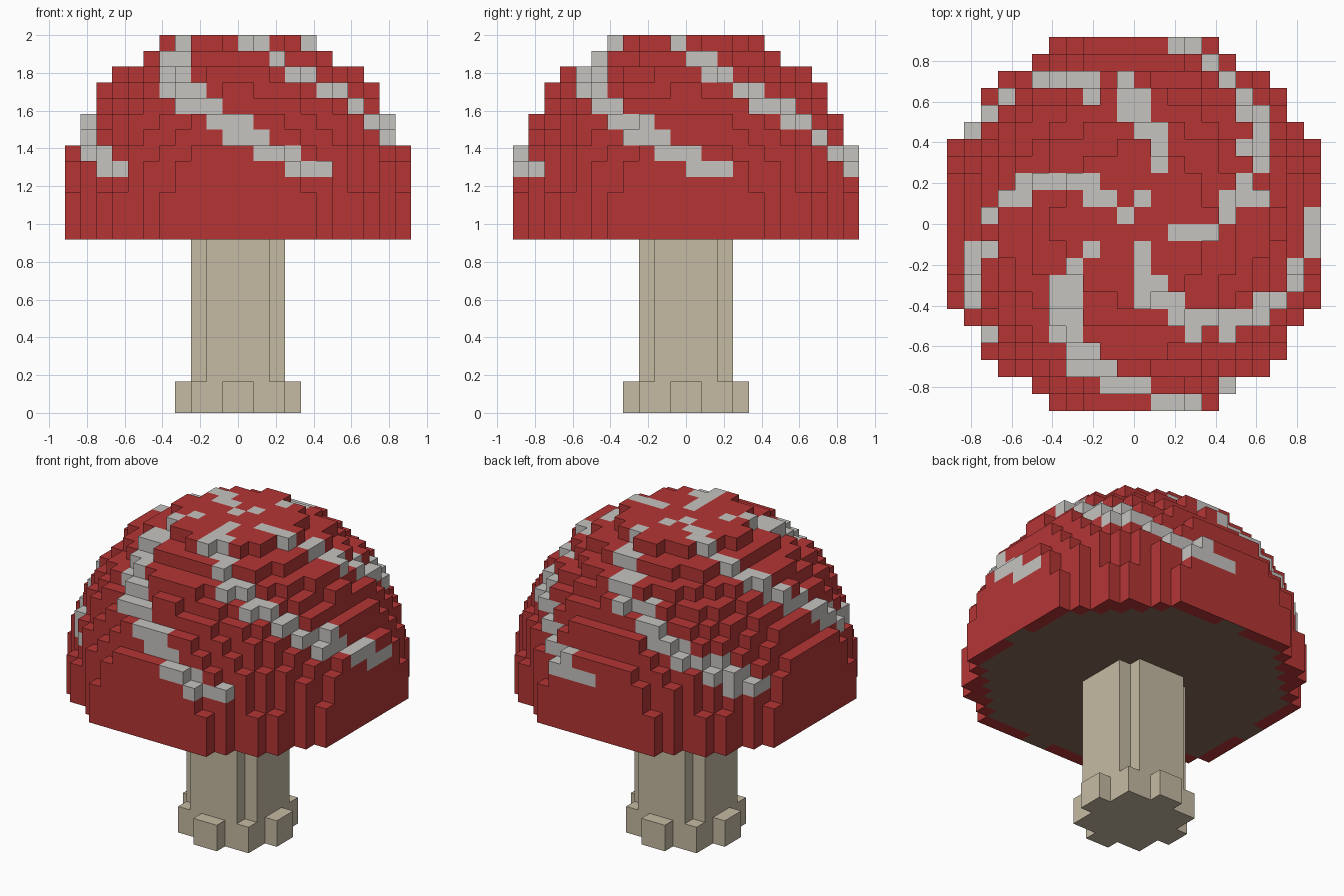
import bpy, bmesh, math
from mathutils import Vector

if "Cube" in bpy.data.objects:
    bpy.data.objects.remove(bpy.data.objects["Cube"])

V = 1 / 12  # edge of one block


def material(name, rgb):
    m = bpy.data.materials.new(name)
    m.use_nodes = True
    m.diffuse_color = (*rgb, 1)
    bsdf = m.node_tree.nodes["Principled BSDF"]
    bsdf.inputs["Base Color"].default_value = (*rgb, 1)
    bsdf.inputs["Roughness"].default_value = 0.9
    return m


RED = material("cap red", (0.46, 0.036, 0.036))
WHITE = material("stripe white", (0.56, 0.55, 0.53))
BROWN = material("gill brown", (0.24, 0.145, 0.095))
BEIGE = material("stem beige", (0.56, 0.49, 0.365))


def disc(r2, k):
    """Blocks of layer k whose centres lie within a circle."""
    return {(i, j, k) for i in range(-12, 12) for j in range(-12, 12)
            if (i + .5) ** 2 + (j + .5) ** 2 <= r2}


def block_object(name, cells, mats, rule):
    """Outer skin of a set of blocks; rule(cell, direction) picks the material."""
    bm = bmesh.new()
    verts = {}

    def vert(p):
        key = tuple(round(c) for c in p)
        if key not in verts:
            verts[key] = bm.verts.new(Vector(key) * V)
        return verts[key]

    for cell in sorted(cells):
        for axis in range(3):
            for sign in (-1, 1):
                n = Vector((0, 0, 0))
                n[axis] = sign
                if tuple(int(c + d) for c, d in zip(cell, n)) in cells:
                    continue
                u = Vector((0, 0, 0))
                u[(axis + 1) % 3] = .5
                w = n.cross(u)
                mid = Vector(cell) + Vector((.5, .5, .5)) + n * .5
                face = bm.faces.new([vert(mid + s * u + t * w) for s, t in
                                     ((-1, -1), (1, -1), (1, 1), (-1, 1))])
                face.material_index = rule(cell, n)
    # Merge flat areas of one colour
    bmesh.ops.dissolve_limit(bm, angle_limit=0.01, verts=bm.verts[:],
                             edges=bm.edges[:], delimit={'MATERIAL'})
    me = bpy.data.meshes.new(name)
    bm.to_mesh(me)
    bm.free()
    for m in mats:
        me.materials.append(m)
    ob = bpy.data.objects.new(name, me)
    bpy.context.collection.objects.link(ob)
    return ob


# Domed cap: straight rim, then shrinking discs
cap = set()
for k in range(11, 24):
    dz = 0 if k < 14 else k - 12.51
    cap |= disc(130.6 - dz * dz, k)


# Five white stripes wind down the dome; gills fill the underside
def cap_colour(cell, n):
    x, y, k = cell[0] + .5, cell[1] + .5, cell[2]
    if n.z < -.5 and k == 11 and x * x + y * y < 111:
        return 2
    turn = math.degrees(math.atan2(y, x)) + 12 - 10.3 * (23 - k)
    return 1 if k >= 15 and turn % 72 < 18 else 0


block_object("cap", cap, (RED, WHITE, BROWN), cap_colour)

# Stem with a wider foot
stem = set()
for k in range(11):
    stem |= disc(13 if k < 2 else 9, k)
block_object("stem", stem, (BEIGE,), lambda cell, n: 0)
